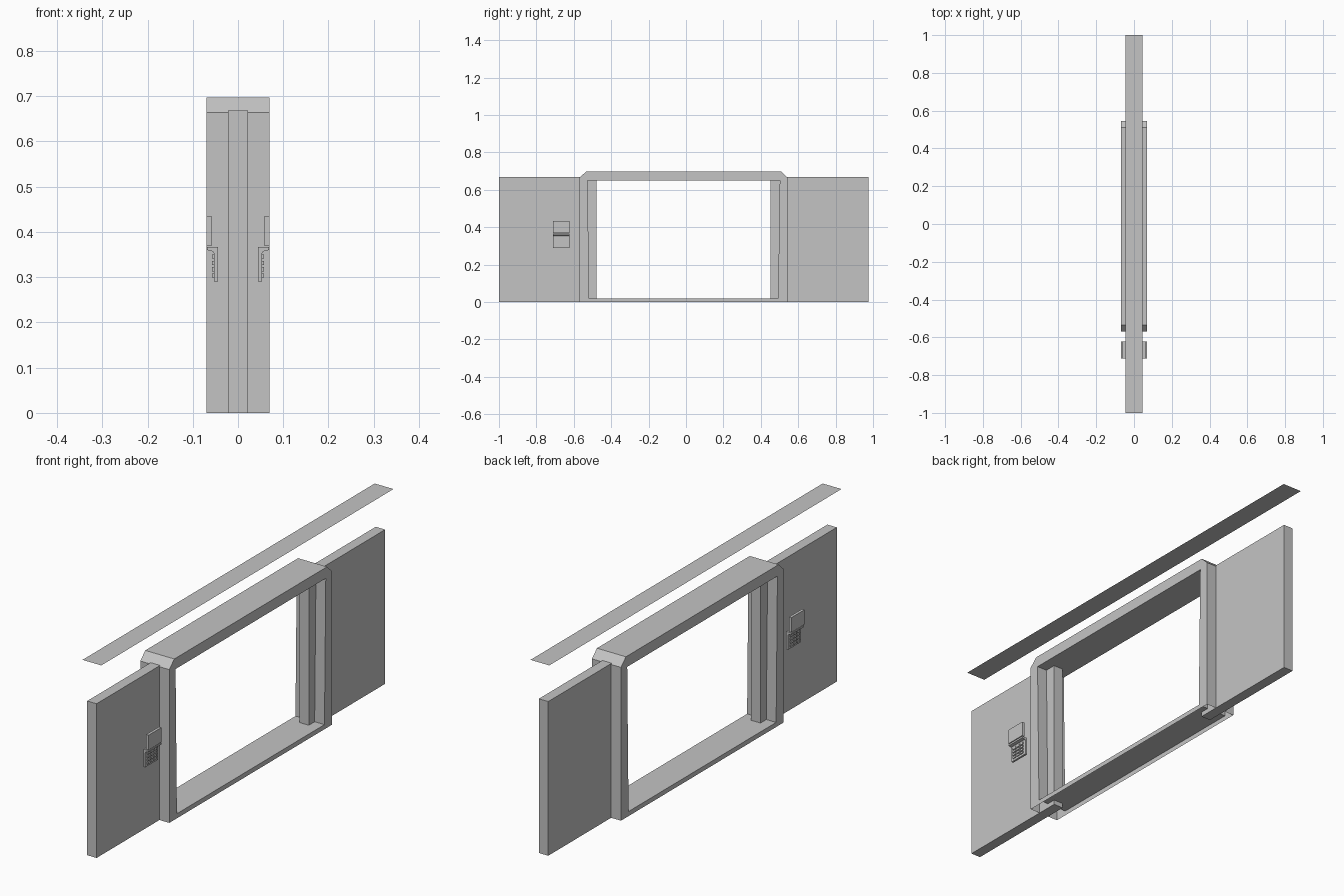
import bpy
import bmesh

cube = bpy.data.objects.get("Cube")
if cube:
    bpy.data.objects.remove(cube, do_unlink=True)

grey = bpy.data.materials.new("plain grey")
grey.use_nodes = True
colour = (0.55, 0.55, 0.55, 1)
grey.diffuse_color = colour
grey.node_tree.nodes["Principled BSDF"].inputs["Base Color"].default_value = colour

MID = -0.0125  # centre of the doorway along y


def finish(name, bm, mirror=False, recalc=True):
    if recalc:
        bmesh.ops.recalc_face_normals(bm, faces=bm.faces)
    mesh = bpy.data.meshes.new(name)
    bm.to_mesh(mesh)
    bm.free()
    mesh.materials.append(grey)
    obj = bpy.data.objects.new(name, mesh)
    bpy.context.collection.objects.link(obj)
    if mirror:
        obj.modifiers.new("both sides", 'MIRROR').use_axis[0] = True
    return obj


def add_box(bm, xs, ys, zs):
    verts = bmesh.ops.create_cube(bm, size=1)["verts"]
    for v in verts:
        v.co = [r[0] if c < 0 else r[1] for c, r in zip(v.co, (xs, ys, zs))]


def box(name, xs, ys, zs, mirror=False):
    bm = bmesh.new()
    add_box(bm, xs, ys, zs)
    return finish(name, bm, mirror)


# Sliding door panels, running through the jambs
for name, side in (("front_door_panel", -1), ("rear_door_panel", 1)):
    ends = sorted((MID + side * 0.465, MID + side * 0.9875))
    box(name, (-0.0225, 0.0225), ends, (0, 0.668))

# Hollow door frame with chamfered top corners and an open underside
half = [(0.557, 0), (0.557, 0.664), (0.523, 0.697)]
outer = [(MID - y, z) for y, z in half] + [(MID + y, z) for y, z in reversed(half)]
inner = [(MID + y, z) for y, z in
         ((-0.505, 0.02), (-0.514, 0.65), (0.514, 0.65), (0.505, 0.02))]
bm = bmesh.new()
rings = []
for x in (-0.0695, 0.0695):
    o = [bm.verts.new((x, y, z)) for y, z in outer]
    i = [bm.verts.new((x, y, z)) for y, z in inner]
    rings.append((o, i))
    bm.faces.new((o[0], i[0], i[1], o[1]))
    bm.faces.new((o[1], i[1], i[2], o[4], o[3], o[2]))
    bm.faces.new((o[4], i[2], i[3], o[5]))
    bm.faces.new((o[5], i[3], i[0], o[0]))
(o1, i1), (o2, i2) = rings
for k in range(5):
    bm.faces.new((o1[k], o1[k + 1], o2[k + 1], o2[k]))
for k in range(4):
    n = (k + 1) % 4
    bm.faces.new((i1[k], i1[n], i2[n], i2[k]))
finish("door_frame", bm)

# Thin strip above the frame
bm = bmesh.new()
corners = ((-0.045, -1), (0.045, -1), (0.045, 1), (-0.045, 1))
bm.faces.new([bm.verts.new((x, y, 0.84)) for x, y in corners])
finish("overhead_strip", bm, recalc=False)

# Control panel: raised screen above a hooded keypad, on both sides
PANEL = (-0.711, -0.623)
box("panel_screen", (0.058, 0.0695), PANEL, (0.37, 0.434), mirror=True)

bm = bmesh.new()
profile = [(0.044, 0.29), (0.053, 0.29), (0.053, 0.352), (0.056, 0.357),
           (0.0685, 0.36), (0.0685, 0.367), (0.044, 0.367)]
face = bm.faces.new([bm.verts.new((x, PANEL[0], z)) for x, z in profile])
new = bmesh.ops.extrude_face_region(bm, geom=[face])["geom"]
for v in new:
    if isinstance(v, bmesh.types.BMVert):
        v.co.y = PANEL[1]
finish("panel_keypad", bm, mirror=True)

# Keypad buttons
bm = bmesh.new()
for row in range(4):
    for col in range(3):
        y = PANEL[0] + 0.012 + col * 0.023
        z = 0.299 + row * 0.014
        add_box(bm, (0.052, 0.057), (y, y + 0.018), (z, z + 0.009))
finish("keypad_buttons", bm, mirror=True)
